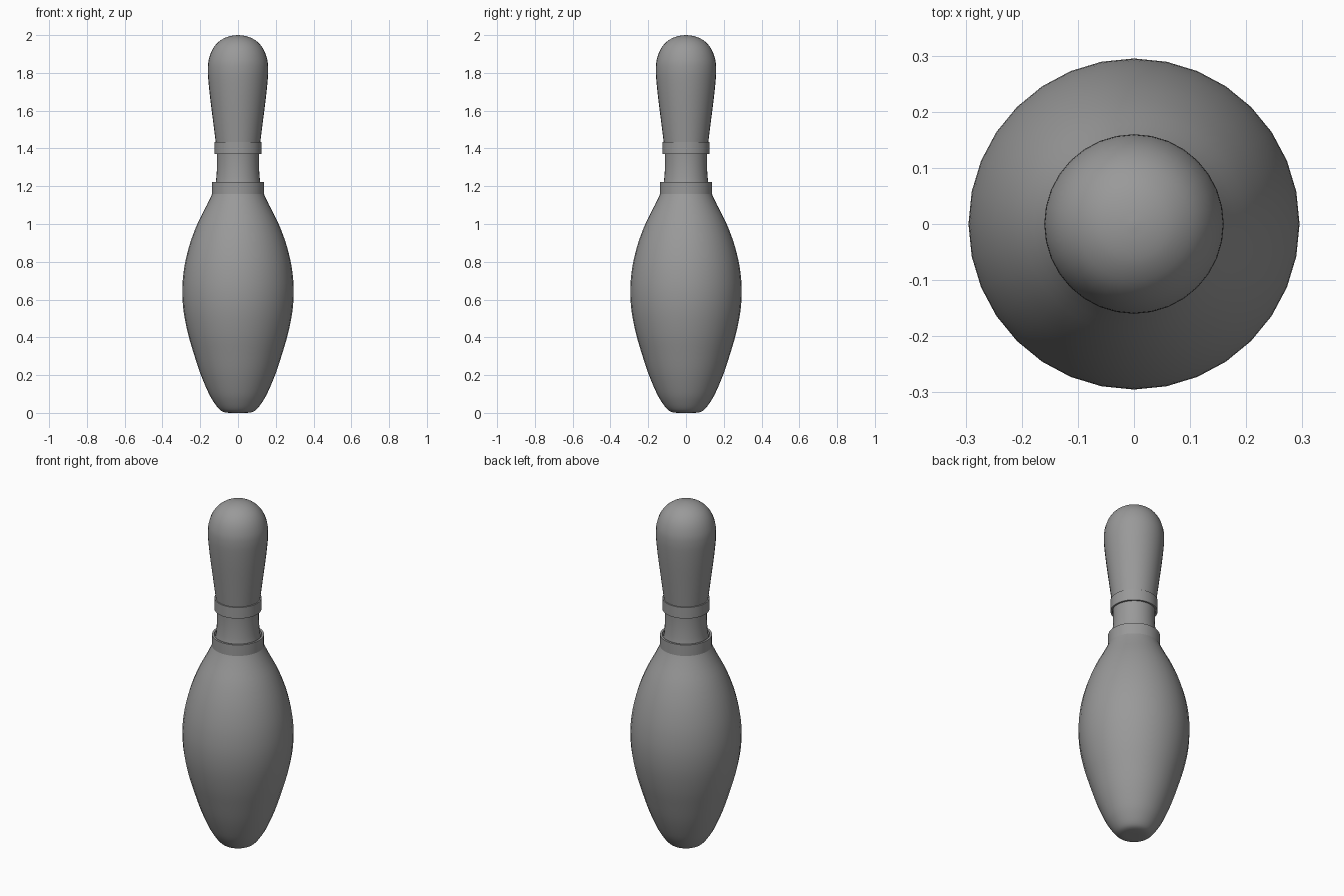
import bpy, bmesh, math

if "Cube" in bpy.data.objects:
    bpy.data.objects.remove(bpy.data.objects["Cube"])

SIDES = 32

grey = bpy.data.materials.new("dark_grey")
grey.diffuse_color = (0.32, 0.32, 0.32, 1)
grey.use_nodes = True
grey.node_tree.nodes["Principled BSDF"].inputs["Base Color"].default_value = grey.diffuse_color


def smooth_profile(pts, steps=3):
    """Catmull-Rom interpolation through (radius, height) points."""
    out = []
    for i in range(len(pts) - 1):
        p0, p1 = pts[max(i - 1, 0)], pts[i]
        p2, p3 = pts[i + 1], pts[min(i + 2, len(pts) - 1)]
        for s in range(steps):
            t = s / steps
            out.append(tuple(max(0.0, 0.5 * (
                2 * b + (c - a) * t + (2 * a - 5 * b + 4 * c - d) * t * t
                + (3 * b - a - 3 * c + d) * t ** 3))
                for a, b, c, d in zip(p0, p1, p2, p3)))
    return out + [pts[-1]]


def lathe(name, profile, closed=False):
    bm = bmesh.new()
    verts = [bm.verts.new((r, 0, z)) for r, z in profile]
    pairs = list(zip(verts, verts[1:]))
    if closed:
        pairs.append((verts[-1], verts[0]))
    edges = [bm.edges.new(p) for p in pairs]
    bmesh.ops.spin(bm, geom=verts + edges, cent=(0, 0, 0), axis=(0, 0, 1),
                   angle=math.tau, steps=SIDES, use_duplicate=False)
    bmesh.ops.remove_doubles(bm, verts=bm.verts, dist=1e-4)
    bmesh.ops.recalc_face_normals(bm, faces=bm.faces)
    mesh = bpy.data.meshes.new(name)
    bm.to_mesh(mesh)
    bm.free()
    mesh.materials.append(grey)
    obj = bpy.data.objects.new(name, mesh)
    bpy.context.collection.objects.link(obj)
    bpy.ops.object.select_all(action='DESELECT')
    obj.select_set(True)
    bpy.context.view_layer.objects.active = obj
    bpy.ops.object.shade_smooth_by_angle(angle=math.radians(35))
    return obj


def ring(name, inner, outer, low, high):
    return lathe(name, [(inner, low), (outer, low), (outer, high), (inner, high)], True)


# Pin: belly, narrow neck and rounded head in one turned profile
pin = [(0, 0), (0.04, 0.0), (0.075, 0.004), (0.1, 0.02), (0.13, 0.06), (0.158, 0.11),
       (0.2, 0.21), (0.236, 0.32), (0.265, 0.42), (0.287, 0.53), (0.295, 0.63),
       (0.291, 0.72), (0.277, 0.81), (0.25, 0.91), (0.211, 1.01), (0.165, 1.1),
       (0.137, 1.16), (0.12, 1.21), (0.113, 1.27), (0.111, 1.33), (0.113, 1.39),
       (0.12, 1.45), (0.134, 1.56), (0.149, 1.68), (0.158, 1.77), (0.16, 1.82),
       (0.156, 1.865), (0.14, 1.915), (0.113, 1.955), (0.075, 1.983), (0.036, 1.996), (0, 2)]
lathe("pin_body", smooth_profile(pin))

# Raised bands around the neck
ring("lower_collar", 0.126, 0.138, 1.15, 1.222)
ring("upper_collar", 0.115, 0.125, 1.37, 1.435)
